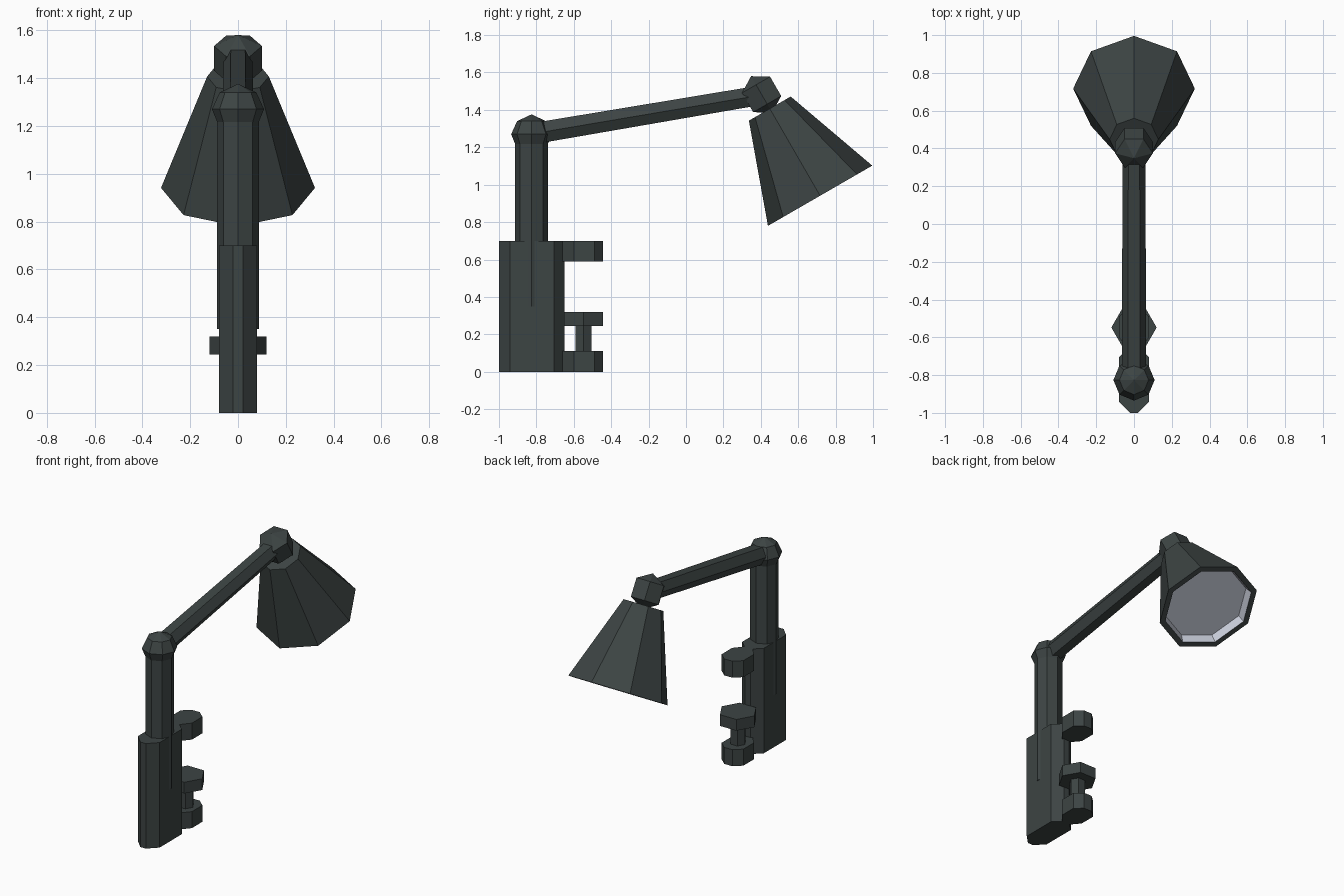
import bpy, bmesh, math
from mathutils import Matrix, Vector

if "Cube" in bpy.data.objects:
    bpy.data.objects.remove(bpy.data.objects["Cube"])


def material(name, rgb):
    m = bpy.data.materials.new(name)
    m.diffuse_color = (*rgb, 1)
    m.use_nodes = True
    m.node_tree.nodes["Principled BSDF"].inputs["Base Color"].default_value = m.diffuse_color
    return m


dark = material("dark grey metal", (0.046, 0.058, 0.057))
pale = material("pale lamp interior", (0.57, 0.60, 0.69))


def finish(name, bm, mats=(dark,), normals=True):
    if normals:
        bmesh.ops.recalc_face_normals(bm, faces=bm.faces)
    me = bpy.data.meshes.new(name)
    bm.to_mesh(me)
    bm.free()
    for m in mats:
        me.materials.append(m)
    ob = bpy.data.objects.new(name, me)
    bpy.context.collection.objects.link(ob)
    return ob


def lathe(name, profile, sides, matrix, pale_from=None):
    """Faceted turning: profile of (radius, height), first vertices on local x."""
    bm = bmesh.new()
    rings = []
    for r, h in profile:
        if r == 0:
            rings.append([bm.verts.new((0, 0, h))] * sides)
        else:
            rings.append([bm.verts.new((r * math.cos(a), r * math.sin(a), h))
                          for a in (2 * math.pi * i / sides for i in range(sides))])
    for k, (a, b) in enumerate(zip(rings, rings[1:])):
        for i in range(sides):
            j = (i + 1) % sides
            f = bm.faces.new(dict.fromkeys((a[i], a[j], b[j], b[i])))
            if pale_from is not None and k >= pale_from:
                f.material_index = 1
    bm.transform(matrix)
    return finish(name, bm, (dark, pale))


def prism(name, outline, z0, z1):
    """Extrude a plan outline given for x > 0, mirrored to the other side."""
    pts = outline + [(-x, y) for x, y in reversed(outline)]
    bm = bmesh.new()
    f = bm.faces.new([bm.verts.new((x, y, z0)) for x, y in pts])
    ext = bmesh.ops.extrude_face_region(bm, geom=[f])["geom"]
    bmesh.ops.translate(bm, vec=(0, 0, z1 - z0),
                        verts=[v for v in ext if isinstance(v, bmesh.types.BMVert)])
    return finish(name, bm)


def at(x, y, z=0):
    return Matrix.Translation((x, y, z))


# Clamp body and its two jaws
prism("clamp_body", [(0.02, -1.0), (0.08, -0.94), (0.08, -0.705), (0.02, -0.65)], 0, 0.70)
jaw = [(0.03, -0.66), (0.08, -0.60), (0.08, -0.49), (0.03, -0.445)]
prism("lower_jaw", jaw, 0, 0.11)
prism("upper_jaw", jaw, 0.59, 0.70)

# Clamp screw and pressure plate
lathe("clamp_screw", [(0, 0.05), (0.05, 0.05), (0.05, 0.28), (0, 0.28)], 6, at(0, -0.548))
lathe("clamp_plate", [(0, 0.245), (0.12, 0.245), (0.12, 0.32), (0, 0.32)], 6, at(0, -0.548))

# Upright pole with rounded joint on top
lathe("pole", [(0, 0.35), (0.087, 0.35), (0.087, 1.25), (0, 1.25)], 8, at(0, -0.826))
lathe("pole_joint", [(0, 1.165), (0.078, 1.195), (0.109, 1.27), (0.077, 1.34), (0, 1.376)],
      8, at(0, -0.826))

# Slanted hexagonal arm
start, end = Vector((0, -0.80, 1.276)), Vector((0, 0.40, 1.479))
d = end - start
axes = Matrix((Vector((1, 0, 0)), d.normalized().cross(Vector((1, 0, 0))), d.normalized())).transposed()
lathe("arm", [(0, 0), (0.065, 0), (0.06, d.length), (0, d.length)], 6,
      Matrix.Translation(start) @ axes.to_4x4())

# Lamp head, tilted forward 30 degrees
tilt = at(0, 0.448, 1.407) @ Matrix.Rotation(math.radians(30), 4, 'X')
lathe("head_joint", [(0, -0.025), (0.1, 0.028), (0.1, 0.147), (0, 0.2)], 6, tilt)
lathe("lamp_shade", [(0, 0), (0.129, 0), (0.322, -0.538), (0.285, -0.538),
                     (0.268, -0.485), (0, -0.485)], 8, tilt, pale_from=3)
